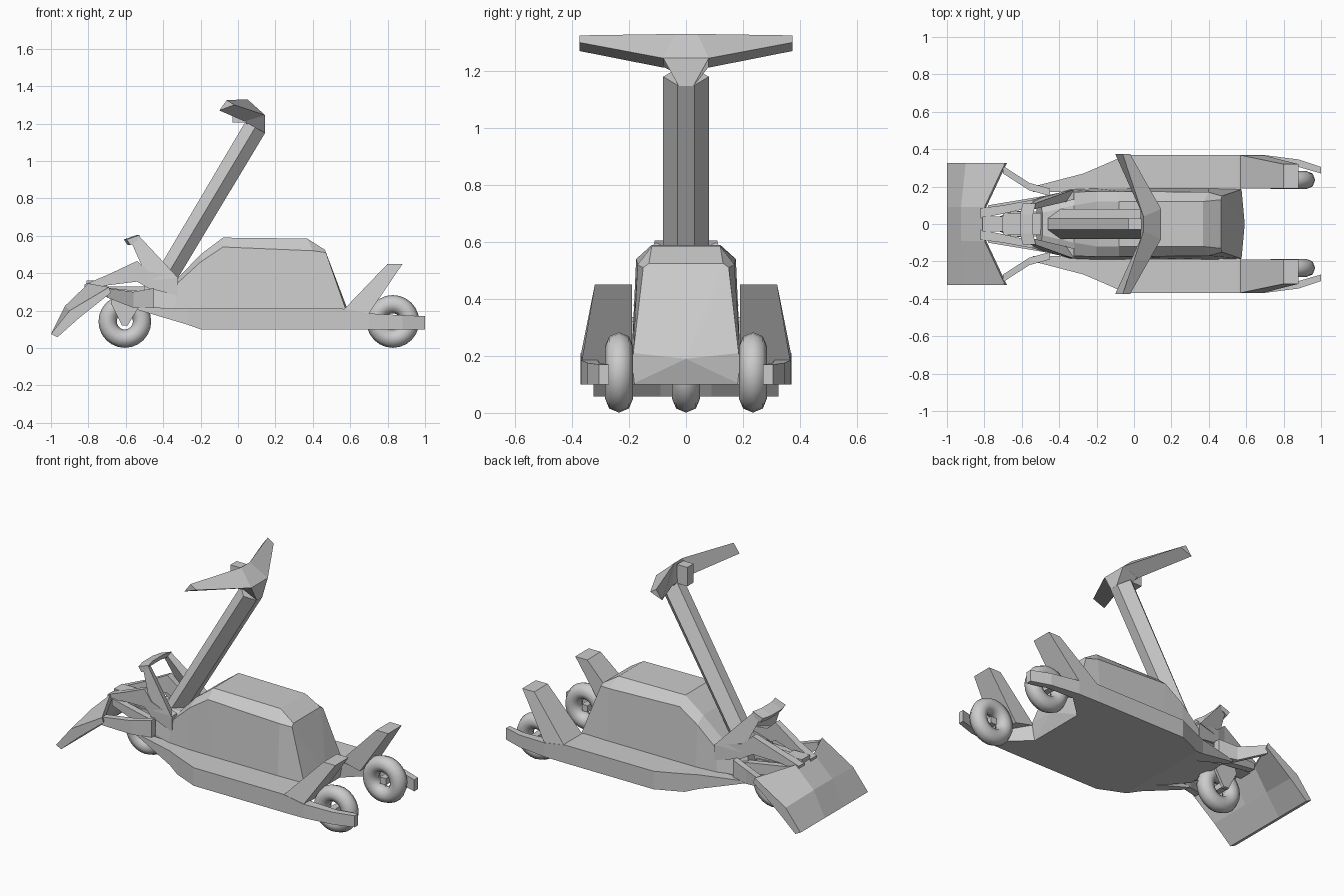
import bpy, bmesh, math
from mathutils import Vector

if "Cube" in bpy.data.objects:
    bpy.data.objects.remove(bpy.data.objects["Cube"])

GREY = bpy.data.materials.new("plain_grey")
GREY.diffuse_color = (0.6, 0.6, 0.6, 1)
GREY.use_nodes = True
GREY.node_tree.nodes["Principled BSDF"].inputs["Base Color"].default_value = GREY.diffuse_color


def finish(name, bm):
    bmesh.ops.recalc_face_normals(bm, faces=bm.faces)
    me = bpy.data.meshes.new(name)
    bm.to_mesh(me)
    bm.free()
    me.materials.append(GREY)
    ob = bpy.data.objects.new(name, me)
    bpy.context.collection.objects.link(ob)
    return ob


def loft(name, rings, side=1, apex=None):
    """Skin matching rings of points; side=-1 mirrors across y."""
    bm = bmesh.new()
    vs = [[bm.verts.new((x, y * side, z)) for x, y, z in r] for r in rings]
    n = len(vs[0])
    for a, b in zip(vs, vs[1:]):
        for i in range(n):
            j = (i + 1) % n
            bm.faces.new((a[i], a[j], b[j], b[i]))
    bm.faces.new(vs[0])
    if apex:
        tip = bm.verts.new(apex)
        for i in range(n):
            bm.faces.new((vs[-1][i], vs[-1][(i + 1) % n], tip))
    else:
        bm.faces.new(vs[-1])
    return finish(name, bm)


def both(name, rings):
    for label, s in (("left", 1), ("right", -1)):
        loft(f"{name}_{label}", rings, s)


def rect(x, y0, y1, z0, z1):
    return [(x, y0, z0), (x, y1, z0), (x, y1, z1), (x, y0, z1)]


def box(name, x0, x1, y0, y1, z0, z1):
    return loft(name, [rect(x0, y0, y1, z0, z1), rect(x1, y0, y1, z0, z1)])


def sym(half):
    """Complete a half ring by mirroring it across y."""
    return half + [(x, -y, z) for x, y, z in reversed(half)]


def wheel(name, x, y):
    bm = bmesh.new()
    major, minor, nu, nv = 0.092, 0.049, 24, 8
    rows = []
    for i in range(nu):
        a = 2 * math.pi * i / nu
        row = []
        for j in range(nv):
            b = 2 * math.pi * j / nv
            r = major + minor * math.cos(b)
            row.append(bm.verts.new((x + r * math.cos(a), y + minor * math.sin(b),
                                     0.142 + r * math.sin(a))))
        rows.append(row)
    for i in range(nu):
        a, b = rows[i], rows[(i + 1) % nu]
        for j in range(nv):
            k = (j + 1) % nv
            bm.faces.new((a[j], b[j], b[k], a[k])).smooth = True
    finish(name, bm)


# Main body: bottom, deck line, shoulder and top of each section
loft("body", [
    sym([(-.52, .13, .21), (-.52, .13, .23), (-.50, .12, .33), (-.49, .06, .36)]),
    sym([(-.34, .18, .15), (-.34, .185, .21), (-.32, .17, .35), (-.32, .10, .375)]),
    sym([(-.20, .19, .10), (-.20, .19, .21), (-.20, .175, .46), (-.20, .12, .50)]),
    sym([(-.04, .19, .10), (-.04, .19, .21), (-.08, .175, .54), (-.08, .12, .59)]),
    sym([(.40, .19, .10), (.40, .19, .21), (.40, .17, .52), (.37, .12, .585)]),
    sym([(.56, .19, .10), (.575, .185, .21), (.47, .15, .51), (.465, .13, .525)]),
], apex=(.592, 0, .19))

# Side footboards running back into the rear wheel arms
both("footboard", [
    rect(-.54, .17, .20, .205, .218),
    rect(-.27, .17, .27, .125, .212),
    rect(-.20, .17, .30, .10, .21),
    rect(-.04, .17, .37, .10, .21),
    rect(.56, .18, .37, .10, .21),
    rect(.70, .31, .368, .10, .185),
    rect(.88, .305, .345, .10, .175),
    rect(1.0, .27, .305, .10, .17)])

# Upswept rear fins
both("rear_fin", [
    [(.56, .19, .20), (.69, .19, .17), (.69, .368, .17), (.56, .37, .20)],
    [(.80, .19, .45), (.88, .19, .45), (.88, .32, .45), (.80, .32, .45)]])

# Wheels and axles
wheel("front_wheel", -.605, 0)
box("front_axle", -.625, -.585, -.07, .07, .125, .16)
for label, s in (("left", 1), ("right", -1)):
    wheel(f"rear_wheel_{label}", .828, .235 * s)
    box(f"rear_axle_{label}", .81, .85, .21 * s, .33 * s, .12, .16)

# Steering column with a six-sided section
def column_ring(up, low):
    mid = ((up[0] + low[0]) / 2, (up[1] + low[1]) / 2)
    return [(up[0], .03, up[1]), (mid[0], .08, mid[1]), (low[0], .03, low[1]),
            (low[0], -.03, low[1]), (mid[0], -.08, mid[1]), (up[0], -.03, up[1])]

loft("steering_column", [column_ring((-.48, .33), (-.36, .31)),
                         column_ring((.04, 1.21), (.145, 1.15))])
loft("column_head", [
    [(.145, .026, 1.148), (.145, .08, 1.245), (.145, -.08, 1.245), (.145, -.026, 1.148)],
    [(.05, .03, 1.19), (.04, .08, 1.215), (.04, -.08, 1.215), (.05, -.03, 1.19)]])

# Swept handlebar, triangular in section
def bar_end(s):
    return [(-.06, .373 * s, 1.325), (-.02, .373 * s, 1.30), (-.10, .373 * s, 1.27)]

def bar_mid(s):
    return [(.05, .04 * s, 1.33), (.145, .08 * s, 1.245), (.035, .08 * s, 1.212)]

loft("handlebar", [bar_end(1), bar_mid(1), bar_mid(-1), bar_end(-1)])
box("display_box", -.03, .04, -.03, .03, 1.205, 1.32)

# Bent front shield plate
def shield_ring(y, bend_x, bend_z, back_x, back_z):
    return [(-1, y, .075), (bend_x, y, bend_z), (back_x, y, back_z),
            (back_x + .01, y, back_z - .03), (bend_x + .05, y, bend_z - .04),
            (-.965, y, .058)]

edge, mid = (-.90, .20, -.69, .325), (-.925, .225, -.80, .345)
loft("front_shield", [shield_ring(.325, *edge), shield_ring(.09, *mid),
                      shield_ring(-.09, *mid), shield_ring(-.325, *edge)])
box("shield_block", -.81, -.70, -.04, .04, .30, .36)

# Struts joining shield and body
both("upper_arm", [
    rect(-.82, .03, .085, .31, .34),
    rect(-.70, .055, .10, .335, .39),
    rect(-.54, .09, .13, .355, .465),
    rect(-.48, .10, .15, .32, .41),
    rect(-.32, .13, .18, .28, .375)])
both("lower_arm", [
    rect(-.70, .27, .31, .27, .32),
    rect(-.56, .18, .22, .215, .30),
    rect(-.45, .15, .19, .215, .32)])
both("inner_arm", [
    rect(-.78, .06, .10, .29, .33),
    rect(-.48, .11, .15, .22, .30)])

# Front fork
box("fork_crown", -.70, -.48, -.06, .06, .288, .33)
both("fork_leg", [[(-.68, y, .24), (-.66, y, .31), (-.52, y, .30), (-.53, y, .22),
                   (-.59, y, .12), (-.62, y, .12)] for y in (.05, .068)])

# Cowl arch in front of the column
both("cowl_side", [
    [(-.48, .15, .36), (-.32, .185, .375), (-.36, .12, .38)],
    [(-.57, .10, .565), (-.53, .11, .60), (-.53, .08, .585)]])
loft("cowl_bar", [[(x0, y, .58), (x0 + .07, y, .605), (x0 + .06, y, .575), (x0 + .02, y, .55)]
                  for x0, y in ((-.595, -.11), (-.61, -.05), (-.61, .05), (-.595, .11))])
